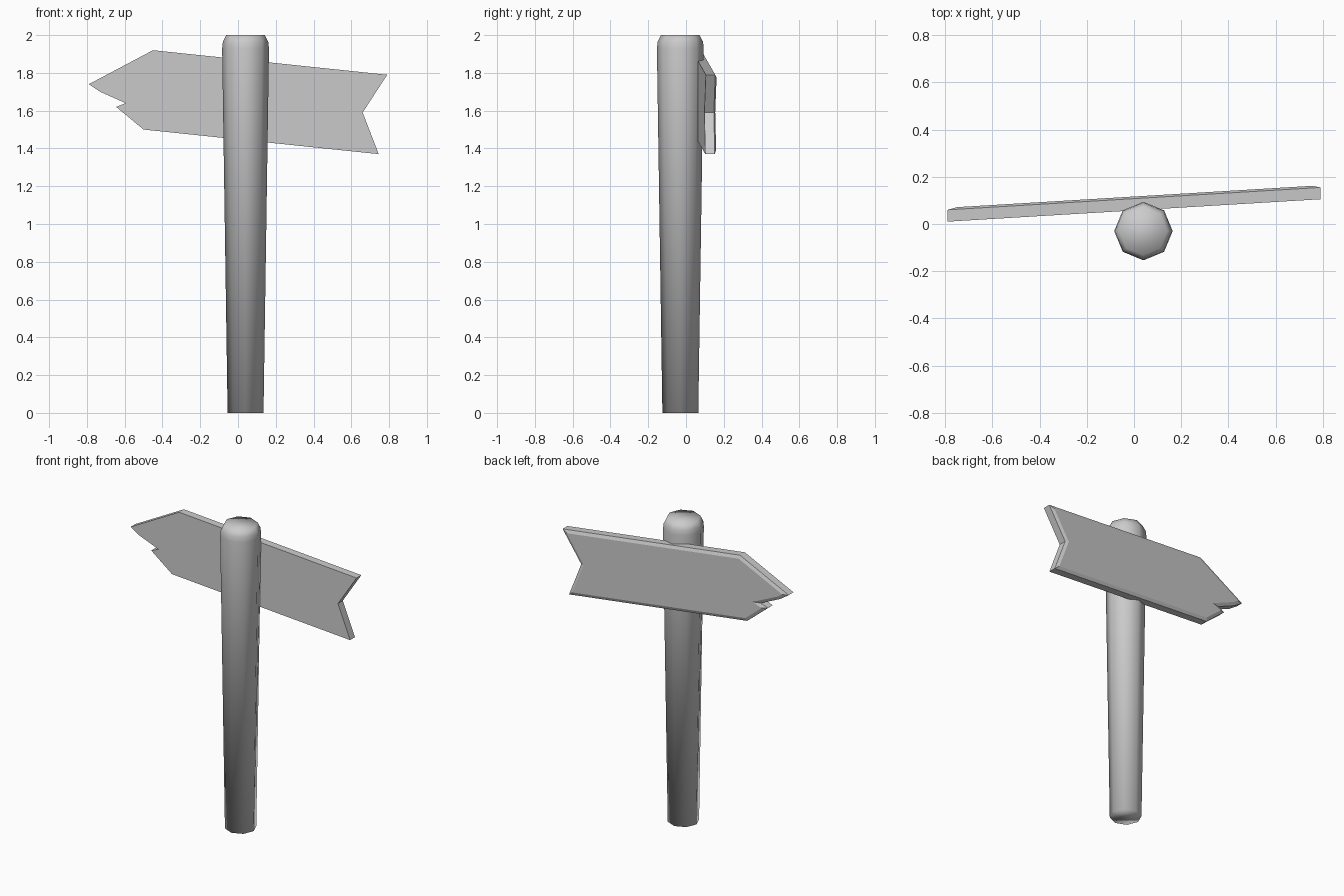
import bpy, bmesh
from math import cos, sin, pi

if "Cube" in bpy.data.objects:
    bpy.data.objects.remove(bpy.data.objects["Cube"])


def make_object(name, bm, smooth):
    bmesh.ops.recalc_face_normals(bm, faces=bm.faces)
    for f in bm.faces:
        f.smooth = smooth
    mesh = bpy.data.meshes.new(name)
    bm.to_mesh(mesh)
    bm.free()
    obj = bpy.data.objects.new(name, mesh)
    bpy.context.collection.objects.link(obj)
    return obj


# Post: tapered eight-sided pole, wider at the top, with a rounded end
SIDES = 8
CX, CY = 0.04, -0.03
profile = [(0.095, 0.0), (0.124, 1.93), (0.12, 1.965), (0.102, 2.0)]
bm = bmesh.new()
rings = [[bm.verts.new((CX + r * cos(2 * pi * i / SIDES),
                        CY + r * sin(2 * pi * i / SIDES), z))
          for i in range(SIDES)] for r, z in profile]
for low, high in zip(rings, rings[1:]):
    for i in range(SIDES):
        j = (i + 1) % SIDES
        bm.faces.new((low[i], low[j], high[j], high[i]))
bm.faces.new(rings[0])
bm.faces.new(rings[-1])
make_object("post", bm, True)

# Sign board: tilted arrow with a chipped point and a notched tail
outline = [(-0.79, 1.74), (-0.45, 1.92), (0.79, 1.79), (0.66, 1.59),
           (0.745, 1.37), (-0.50, 1.50), (-0.645, 1.62), (-0.595, 1.64),
           (-0.73, 1.70)]
THICK, BEVEL, RAISE = 0.05, 0.02, 0.009


def board_y(x):
    return 0.0575 + 0.06 * x


bm = bmesh.new()
front = [bm.verts.new((x, board_y(x), z)) for x, z in outline]
back = [bm.verts.new((x, board_y(x) + THICK, z)) for x, z in outline]
bm.faces.new(front)
back_face = bm.faces.new(back[::-1])
for i in range(len(outline)):
    j = (i + 1) % len(outline)
    bm.faces.new((front[i], back[i], back[j], front[j]))
bmesh.ops.recalc_face_normals(bm, faces=bm.faces)

# Chamfered rim around the back of the board
bmesh.ops.inset_region(bm, faces=[back_face], thickness=BEVEL,
                       use_even_offset=True)
for v in back_face.verts:
    v.co.y = board_y(v.co.x) + THICK + RAISE
make_object("sign_board", bm, False)
